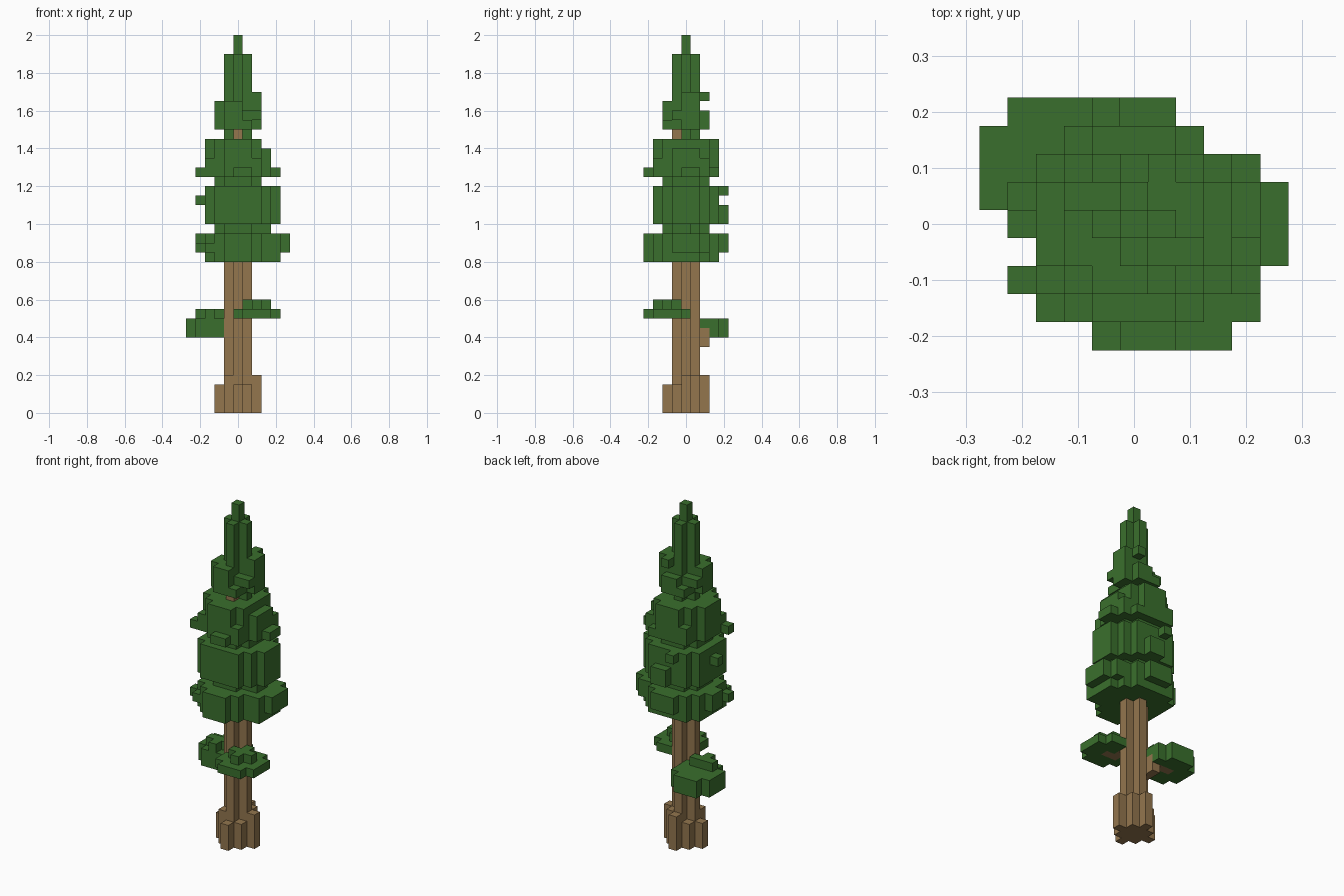
import bpy
import bmesh
from mathutils import Vector

cube = bpy.data.objects.get("Cube")
if cube:
    bpy.data.objects.remove(cube, do_unlink=True)

S = 0.05      # edge of one block
cells = {}    # block position -> part name


def material(name, color):
    m = bpy.data.materials.new(name)
    m.use_nodes = True
    m.diffuse_color = color
    for n in m.node_tree.nodes:
        if n.type == 'BSDF_PRINCIPLED':
            n.inputs["Base Color"].default_value = color
            n.inputs["Roughness"].default_value = 0.9
    return m


bark = material("bark brown", (0.292, 0.182, 0.076, 1))
leaf = material("leaf green", (0.042, 0.159, 0.026, 1))


def box(part, xs, ys, zs):
    """Fill an inclusive range of blocks; the first part to claim one keeps it."""
    for x in range(xs[0], xs[1] + 1):
        for y in range(ys[0], ys[1] + 1):
            for z in range(zs[0], zs[1] + 1):
                cells.setdefault((x, y, z), part)


def disc(part, cx, cy, r2, z0, z1):
    """Fill a round slab of blocks with squared radius r2."""
    r = int(r2 ** 0.5)
    for x in range(-r, r + 1):
        for y in range(-r, r + 1):
            if x * x + y * y <= r2:
                box(part, (cx + x, cx + x), (cy + y, cy + y), (z0, z1))


# Trunk with a cross-shaped section
disc("trunk", 0, 0, 1, 0, 28)
box("trunk", (0, 0), (-1, 0), (29, 29))

# Roots of uneven height around the foot
for x, y, top in [(-2, 0, 2), (0, -2, 2), (2, 0, 3), (0, 2, 3),
                  (-1, -1, 3), (1, -1, 2), (1, 1, 3), (-1, 1, 2)]:
    box("roots", (x, x), (y, y), (0, top))

# Woody stubs carrying the two low boughs
box("bough_wood", (-1, -1), (2, 2), (7, 8))
box("bough_wood", (-1, -1), (1, 1), (7, 7))
box("bough_wood", (-3, -2), (2, 2), (8, 8))
box("bough_wood", (1, 2), (-2, -2), (10, 10))
box("bough_wood", (1, 1), (-1, -1), (10, 10))

# Leaf pads of the low boughs
disc("back_bough_leaves", -3, 2, 5, 8, 9)
box("back_bough_leaves", (-4, -2), (1, 1), (10, 10))
box("back_bough_leaves", (-3, -3), (0, 0), (10, 10))
disc("front_bough_leaves", 2, -2, 5, 10, 10)
disc("front_bough_leaves", 2, -2, 1, 11, 11)

# Main body of the canopy: squared radius, bottom layer, top layer
C = "canopy"
for r2, z0, z1 in [(13, 16, 18), (5, 19, 19), (13, 20, 23), (5, 24, 24),
                   (10, 25, 28), (5, 30, 31), (1, 29, 37), (0, 38, 39)]:
    disc(C, 0, 0, r2, z0, z1)

# Bottom skirt
box(C, (4, 4), (-2, 1), (16, 18))
box(C, (-1, 1), (-4, -4), (16, 18))
box(C, (-1, 1), (4, 4), (17, 18))
box(C, (4, 4), (2, 2), (17, 18))
box(C, (5, 5), (-1, 1), (17, 18))
box(C, (-4, -4), (-2, -2), (17, 17))
box(C, (-4, -4), (0, 1), (17, 18))
box(C, (-3, -3), (-3, -3), (17, 17))
box(C, (3, 3), (-1, 0), (19, 19))

# Middle tier sprigs
box(C, (4, 4), (-1, 1), (20, 23))
box(C, (-4, -4), (0, 0), (22, 22))
box(C, (0, 1), (4, 4), (20, 21))
box(C, (-1, -1), (4, 4), (23, 23))
box(C, (1, 1), (-2, 2), (24, 24))

# Upper tier sprigs
box(C, (-4, -4), (-2, -2), (25, 25))
box(C, (-3, -3), (-2, -2), (25, 26))
box(C, (4, 4), (0, 1), (25, 25))
box(C, (3, 3), (2, 2), (25, 26))
box(C, (0, 1), (-4, -4), (25, 25))
box(C, (2, 2), (-3, -3), (25, 26))
box(C, (-2, -2), (3, 3), (25, 26))
box(C, (2, 2), (3, 3), (25, 25))
for z in (28,):
    for y in (-1, 0, 1):
        cells.pop((3, y, z), None)

# Sprigs below the spire
box(C, (-2, -1), (-1, 0), (32, 32))
box(C, (-1, 0), (-2, -1), (32, 32))
box(C, (1, 2), (0, 1), (32, 33))
box(C, (1, 1), (2, 2), (33, 33))
for gap in [(1, -2, 31), (-1, 2, 31), (2, -1, 30), (-2, 1, 30)]:
    cells.pop(gap, None)

# Outward faces: direction and the two axes spanning the face
DIRS = []
for axis in range(3):
    for sign in (-1, 1):
        n, u = Vector((0, 0, 0)), Vector((0, 0, 0))
        n[axis] = sign
        u[(axis + 1) % 3] = 1
        DIRS.append((n, u, n.cross(u)))


def build(part, mat):
    """Skin the blocks of one part, leaving out faces hidden by neighbours."""
    bm = bmesh.new()
    verts = {}

    def vert(p):
        key = tuple(round(c * 2) for c in p)
        if key not in verts:
            verts[key] = bm.verts.new(p * S)
        return verts[key]

    for cell, owner in cells.items():
        if owner != part:
            continue
        mid = Vector(cell) + Vector((0, 0, 0.5))
        for n, u, v in DIRS:
            if tuple(int(c + d) for c, d in zip(cell, n)) in cells:
                continue
            corners = [mid + (n + u * a + v * b) / 2
                       for a, b in ((-1, -1), (1, -1), (1, 1), (-1, 1))]
            bm.faces.new([vert(p) for p in corners])
    mesh = bpy.data.meshes.new(part)
    bm.to_mesh(mesh)
    bm.free()
    mesh.materials.append(mat)
    bpy.context.collection.objects.link(bpy.data.objects.new(part, mesh))


for part in ("trunk", "roots", "bough_wood"):
    build(part, bark)
for part in ("back_bough_leaves", "front_bough_leaves", "canopy"):
    build(part, leaf)
